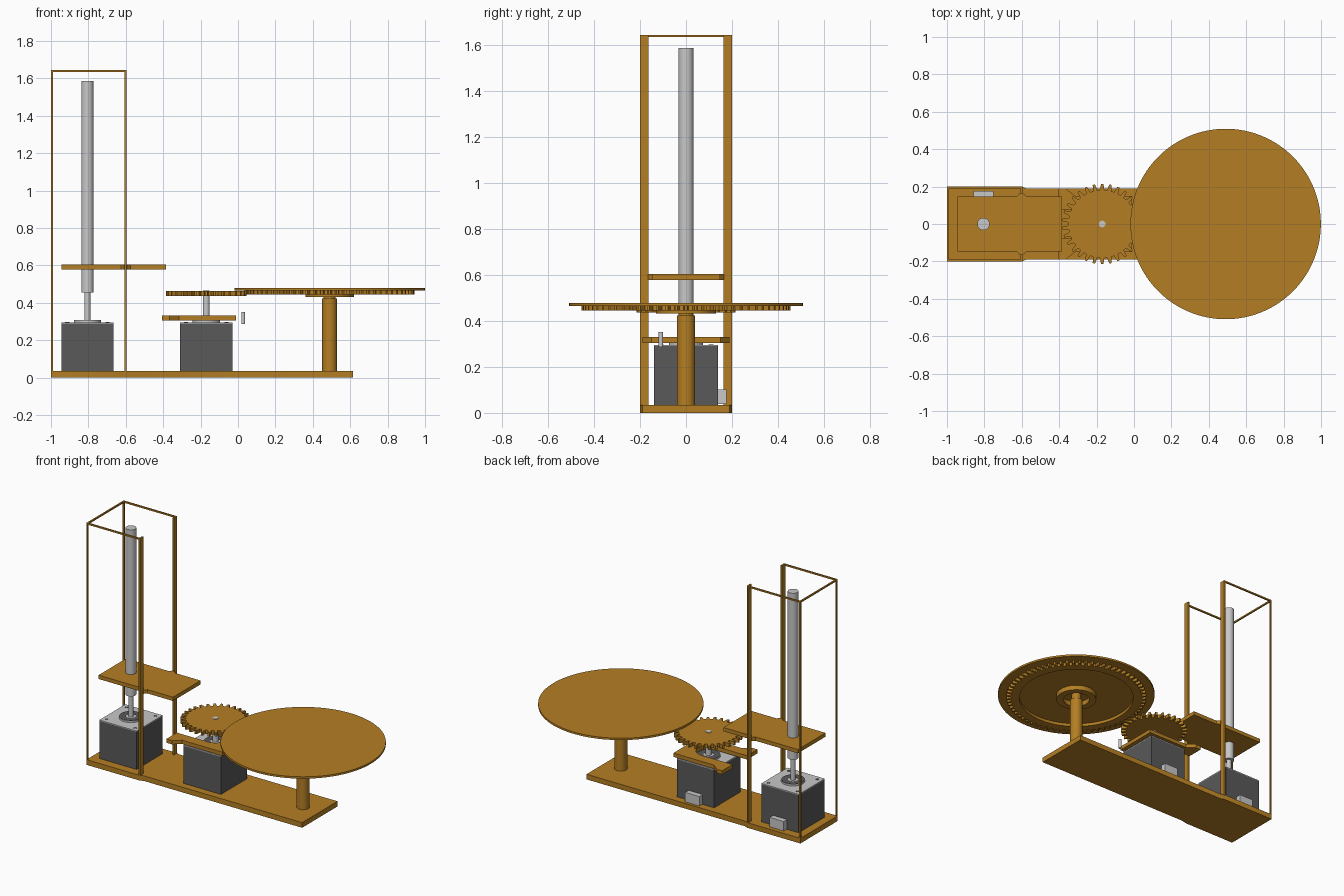
import bpy, bmesh, math

if "Cube" in bpy.data.objects:
    bpy.data.objects.remove(bpy.data.objects["Cube"])

def material(name, rgb):
    m = bpy.data.materials.new(name)
    m.diffuse_color = (*rgb, 1)
    m.use_nodes = True
    m.node_tree.nodes["Principled BSDF"].inputs["Base Color"].default_value = m.diffuse_color
    return m

BROWN = material("ochre_brown", (0.456, 0.209, 0.017))
DARK = material("dark_grey", (0.10, 0.10, 0.10))
LIGHT = material("light_grey", (0.58, 0.58, 0.58))

def finish(name, bm, *mats):
    bmesh.ops.recalc_face_normals(bm, faces=bm.faces[:])
    me = bpy.data.meshes.new(name)
    bm.to_mesh(me)
    bm.free()
    ob = bpy.data.objects.new(name, me)
    bpy.context.collection.objects.link(ob)
    for m in mats:
        me.materials.append(m)
    return ob

def prism(name, pts, z0, z1, mat):
    """Extrude a flat outline from z0 to z1."""
    bm = bmesh.new()
    f = bm.faces.new([bm.verts.new((x, y, z0)) for x, y in pts])
    r = bmesh.ops.extrude_face_region(bm, geom=[f])
    vs = [g for g in r["geom"] if isinstance(g, bmesh.types.BMVert)]
    bmesh.ops.translate(bm, verts=vs, vec=(0, 0, z1 - z0))
    return finish(name, bm, mat)

def box(name, x0, x1, y0, y1, z0, z1, mat):
    return prism(name, [(x0, y0), (x1, y0), (x1, y1), (x0, y1)], z0, z1, mat)

def circle(cx, r, n, cy=0):
    return [(cx + r * math.cos(2 * math.pi * i / n), cy + r * math.sin(2 * math.pi * i / n))
            for i in range(n)]

def cyl(name, cx, r, z0, z1, mat, n=32, cy=0):
    return prism(name, circle(cx, r, n, cy), z0, z1, mat)

def ring(name, outer, inner, z0, z1, mat):
    """Flat ring between two outlines with the same number of points."""
    bm = bmesh.new()
    loops = [[bm.verts.new((x, y, z)) for x, y in pts]
             for pts, z in ((outer, z0), (outer, z1), (inner, z1), (inner, z0))]
    n = len(outer)
    for k in range(4):
        a, b = loops[k], loops[(k + 1) % 4]
        for i in range(n):
            j = (i + 1) % n
            bm.faces.new((a[i], a[j], b[j], b[i]))
    return finish(name, bm, mat)

def gear_outline(cx, root, tip, teeth, phase=0):
    pts = []
    for i in range(teeth):
        for frac, r in ((-0.30, root), (-0.14, tip), (0.14, tip), (0.30, root)):
            a = 2 * math.pi * (i + frac + phase) / teeth
            pts.append((cx + r * math.cos(a), r * math.sin(a)))
    return pts

def mirrored(half):
    """Complete an outline given as its +y half."""
    return half + [(x, -y) for x, y in reversed(half)]

# Base, slightly wider under the tower
prism("base", mirrored([(-1, 0.2), (-0.6, 0.2), (-0.575, 0.19), (0.615, 0.19)]), 0, 0.035, BROWN)

# Tower frame: thin rear posts, wide strips on the open side, three top bars
for s, side in ((-1, "front"), (1, "back")):
    ya, yb = sorted((s * 0.2, s * 0.19))
    box(side + "_thin_post", -1, -0.99, ya, yb, 0.03, 1.644, BROWN)
    box(side + "_top_bar", -0.99, -0.607, ya, yb, 1.634, 1.644, BROWN)
    yc, yd = sorted((s * 0.2, s * 0.164))
    box(side + "_wide_post", -0.607, -0.597, yc, yd, 0.03, 1.644, BROWN)
box("side_top_bar", -1, -0.99, -0.19, 0.19, 1.634, 1.644, BROWN)

# Lift platform with guide bumps beside the wide posts
prism("lift_platform", mirrored([(-0.945, 0.148), (-0.625, 0.148), (-0.61, 0.166),
                                 (-0.594, 0.166), (-0.575, 0.148), (-0.385, 0.148)]),
      0.578, 0.604, BROWN)

# Motors
def motor(name, cx):
    h = 0.14
    box(name + "_body", cx - h, cx + h, -h, h, 0.035, 0.290, DARK)
    box(name + "_top_plate", cx - h, cx + h, -h, h, 0.290, 0.296, LIGHT)
    cyl(name + "_boss", cx, 0.073, 0.296, 0.307, LIGHT, 48)
    ring(name + "_boss_ring", circle(cx, 0.070, 48), circle(cx, 0.032, 48), 0.307, 0.309, DARK)
    for sx in (-1, 1):
        for sy in (-1, 1):
            cyl(name + "_screw_hole", cx + sx * 0.108, 0.011, 0.295, 0.2975, DARK, 16, sy * 0.108)
    box(name + "_connector", cx - 0.053, cx + 0.053, h, 0.176, 0.038, 0.102, LIGHT)

motor("lift_motor", -0.805)
motor("gear_motor", -0.17)

# Lift shaft and lead screw
cyl("lift_motor_shaft", -0.805, 0.016, 0.3, 0.46, LIGHT)
cyl("lead_screw", -0.805, 0.033, 0.455, 1.587, LIGHT, 40)

# Motor bracket: plate with a slot open towards the tower
slot = [(-0.17 + 0.078 * math.sin(a), 0.078 * math.cos(a))
        for a in [math.pi * i / 16 for i in range(17)]]
bracket = [(-0.405, 0.078)] + slot + [(-0.405, -0.078), (-0.405, -0.19), (-0.365, -0.19),
           (-0.315, -0.15), (-0.01, -0.15), (-0.01, 0.15), (-0.315, 0.15),
           (-0.365, 0.19), (-0.405, 0.19)]
prism("motor_bracket", bracket, 0.305, 0.331, BROWN)
cyl("sensor_pin", 0.028, 0.010, 0.287, 0.352, LIGHT, 16, -0.109)

# Drive gear and its shaft
prism("drive_gear", gear_outline(-0.17, 0.182, 0.215, 30, 0.5), 0.437, 0.462, BROWN)
cyl("gear_motor_shaft", -0.17, 0.018, 0.3, 0.465, LIGHT)

# Turntable: disc, toothed ring, hub and column
TX = 0.49
TEETH = 68
cyl("turntable_disc", TX, 0.509, 0.465, 0.478, BROWN, 128)
ring("turntable_gear", gear_outline(TX, 0.425, 0.454, TEETH), circle(TX, 0.37, TEETH * 4),
     0.445, 0.466, BROWN)
ring("turntable_hub", circle(TX, 0.13, 64), circle(TX, 0.085, 64), 0.432, 0.466, BROWN)
cyl("column", TX, 0.04, 0.03, 0.424, BROWN, 40)
cyl("column_neck", TX, 0.032, 0.42, 0.467, BROWN, 32)

# Smooth round sides, sharp corners
for ob in bpy.data.objects:
    ob.select_set(True)
    bpy.context.view_layer.objects.active = ob
bpy.ops.object.shade_smooth_by_angle(angle=math.radians(25))
